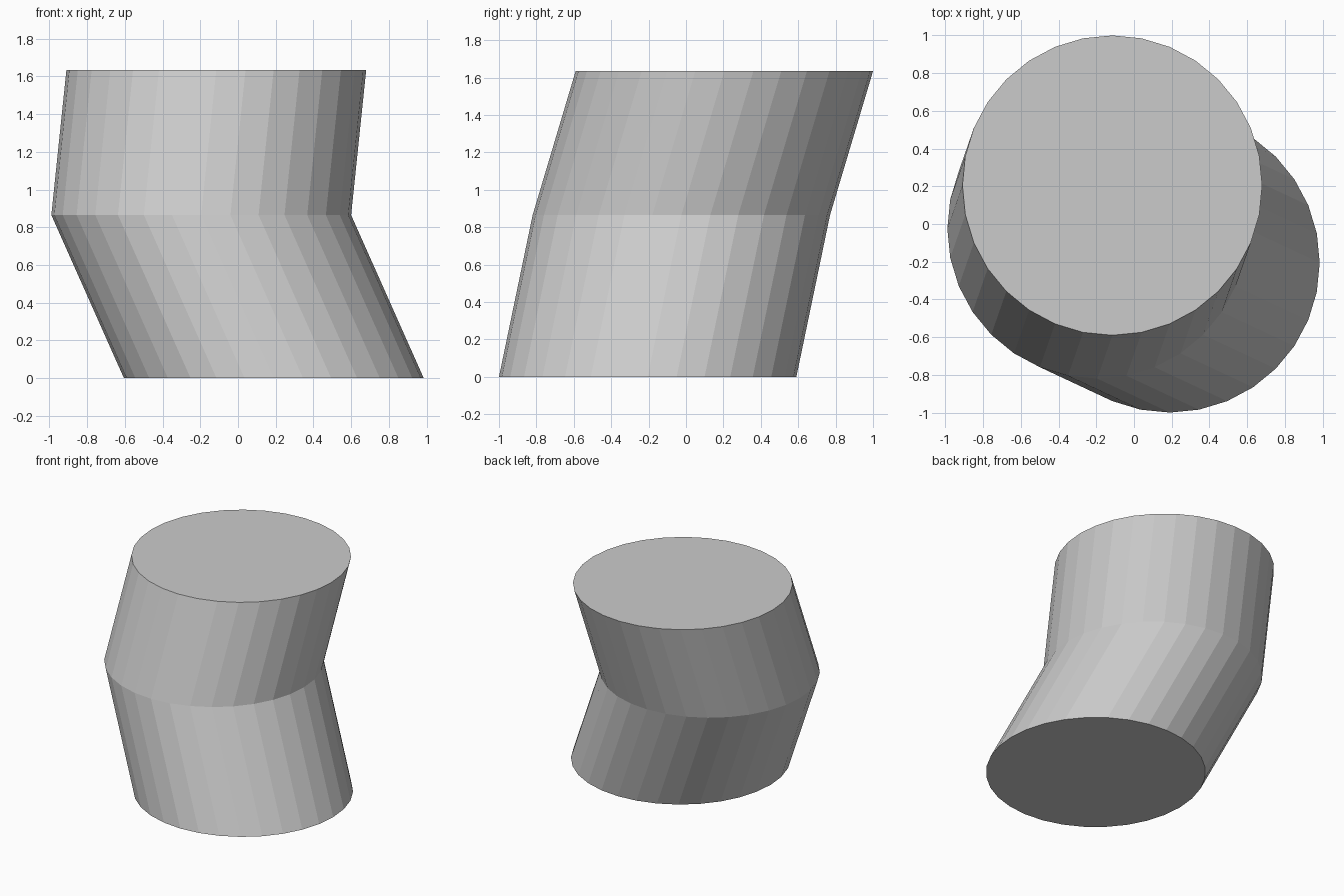
import bpy, bmesh
from mathutils import Matrix, Vector

if "Cube" in bpy.data.objects:
    bpy.data.objects.remove(bpy.data.objects["Cube"])

SIDES, RADIUS = 32, 0.795
# Centres of the bottom, bend and top rings
CENTRES = [Vector((0.19, -0.205, 0)), Vector((-0.195, -0.025, 0.865)), Vector((-0.115, 0.205, 1.635))]

bm = bmesh.new()

# Bottom cap
bmesh.ops.create_circle(bm, cap_ends=True, segments=SIDES, radius=RADIUS,
                        matrix=Matrix.Translation(CENTRES[0]))
edges = list(bm.edges)

# Sheared wall sections, extruded from ring to ring
for start, end in zip(CENTRES, CENTRES[1:]):
    geom = bmesh.ops.extrude_edge_only(bm, edges=edges)["geom"]
    verts = [g for g in geom if isinstance(g, bmesh.types.BMVert)]
    ring = set(verts)
    edges = [g for g in geom if isinstance(g, bmesh.types.BMEdge)
             and all(v in ring for v in g.verts)]
    bmesh.ops.translate(bm, verts=verts, vec=end - start)

# Top cap
bmesh.ops.contextual_create(bm, geom=edges)
bmesh.ops.recalc_face_normals(bm, faces=bm.faces)

mesh = bpy.data.meshes.new("bent_cylinder")
bm.to_mesh(mesh)
bm.free()
bpy.context.collection.objects.link(bpy.data.objects.new("bent_cylinder", mesh))
